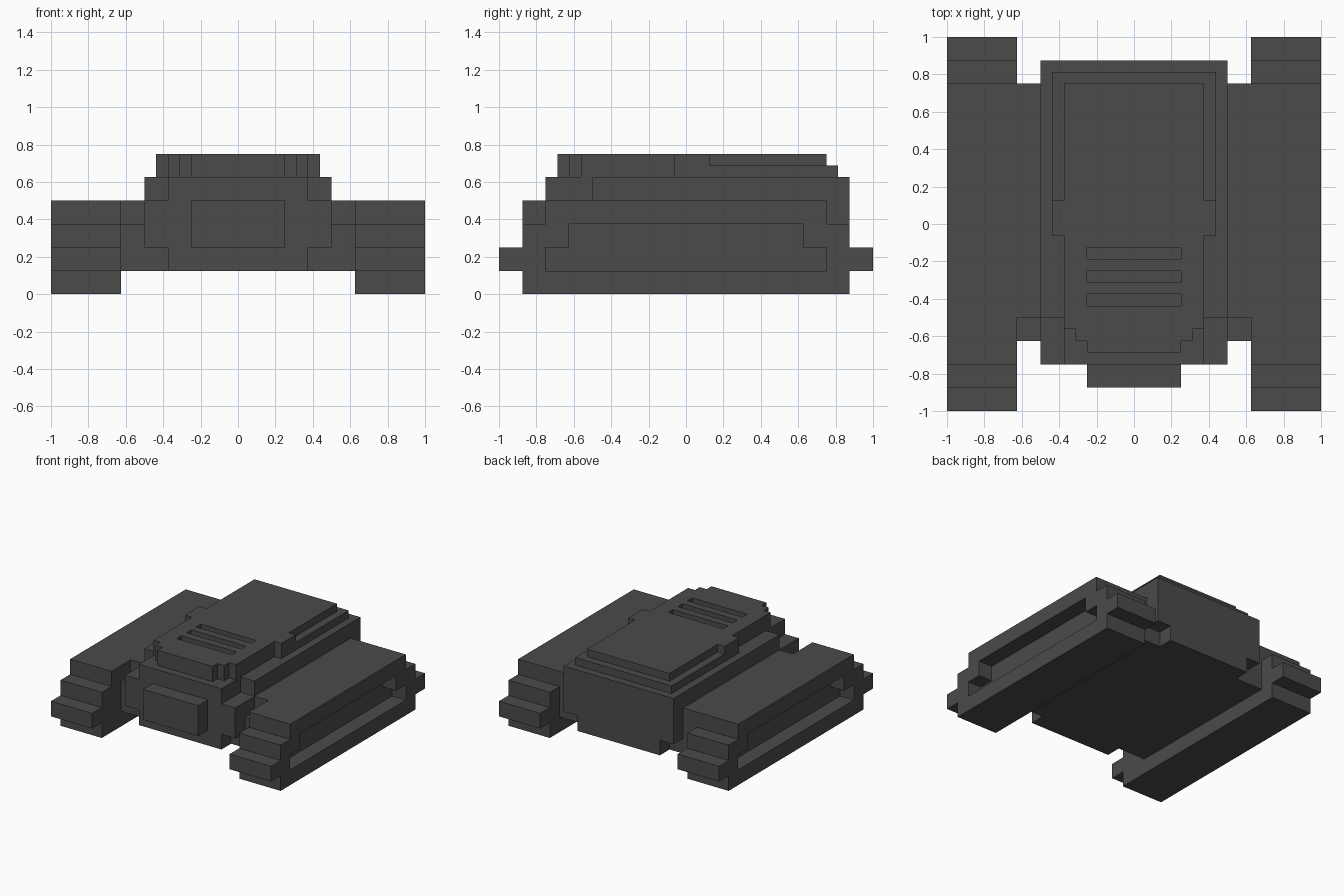
import bpy, bmesh

if "Cube" in bpy.data.objects:
    bpy.data.objects.remove(bpy.data.objects["Cube"])

grey = bpy.data.materials.new("dark grey")
grey.diffuse_color = (0.07, 0.07, 0.07, 1)
grey.use_nodes = True
grey.node_tree.nodes["Principled BSDF"].inputs["Base Color"].default_value = grey.diffuse_color


def prism(name, pts, lo, hi, axis="z"):
    """Extrude a polygon: (x, y) along z, or (y, z) along x."""
    bm = bmesh.new()
    def place(p, t):
        return (p[0], p[1], t) if axis == "z" else (t, p[0], p[1])
    face = bm.faces.new([bm.verts.new(place(p, lo)) for p in pts])
    ext = bmesh.ops.extrude_face_region(bm, geom=[face])
    verts = [v for v in ext["geom"] if isinstance(v, bmesh.types.BMVert)]
    d = hi - lo
    bmesh.ops.translate(bm, verts=verts, vec=(0, 0, d) if axis == "z" else (d, 0, 0))
    bmesh.ops.recalc_face_normals(bm, faces=bm.faces)
    me = bpy.data.meshes.new(name)
    bm.to_mesh(me)
    bm.free()
    me.materials.append(grey)
    ob = bpy.data.objects.new(name, me)
    bpy.context.collection.objects.link(ob)
    return ob


def plan(name, half, lo, hi):
    """Plan outline given for +x only, mirrored to both sides."""
    return prism(name, half + [(-x, y) for x, y in reversed(half)], lo, hi)


def side(name, half, x0, x1):
    """Side outline given for +y only, mirrored front to back."""
    return prism(name, half + [(-y, z) for y, z in reversed(half)], x0, x1, "x")


def cut(target, cutter):
    """Subtract the cutter and keep only the result."""
    mod = target.modifiers.new("cut", "BOOLEAN")
    mod.operation, mod.solver, mod.object = "DIFFERENCE", "EXACT", cutter
    deps = bpy.context.evaluated_depsgraph_get()
    mesh = bpy.data.meshes.new_from_object(target.evaluated_get(deps))
    target.modifiers.clear()
    target.data = mesh
    bpy.data.objects.remove(cutter)


# Stepped tracks with a recess in each outer side
track = [(.875, 0), (.875, .125), (1, .125), (1, .25), (.875, .25),
         (.875, .375), (.75, .375), (.75, .5)]
recess = [(.75, .125), (.75, .25), (.625, .25), (.625, .375)]
for label, s in (("right", 1), ("left", -1)):
    x0, x1 = sorted((s * .625, s * 1))
    ob = side(label + "_track", track, x0, x1)
    x0, x1 = sorted((s * .875, s * 1.1))
    cut(ob, side("recess_cutter", recess, x0, x1))

# Hull in stacked layers, with links out to the tracks
for name, w, front, lo, hi in (("hull_base", .375, -.625, .125, .25),
                               ("hull_middle", .5, -.625, .25, .375),
                               ("hull_deck", .5, -.5, .375, .5)):
    plan(name, [(w, -.75), (w, front), (.625, front), (.625, .75), (w, .75), (w, .875)], lo, hi)
plan("hull_top", [(.375, -.75), (.375, -.5), (.5, -.5), (.5, .875)], .5, .625)
plan("front_plate", [(.25, -.875), (.25, -.75)], .25, .5)

# Top cover: lower rim, raised lid with three vent slots
nose = [(.25, -.6875), (.25, -.625), (.3125, -.625), (.3125, -.5625),
        (.375, -.5625), (.375, -.0625), (.4375, -.0625)]
plan("cover_rim", nose + [(.4375, .8125)], .625, .6875)
lid = plan("cover_lid", nose + [(.4375, .125), (.375, .125), (.375, .75)], .6875, .75)
for i in range(3):
    y = -.1875 - i * .125
    cut(lid, plan("vent_cutter", [(.25, y), (.25, y + .0625)], .65, .8))
